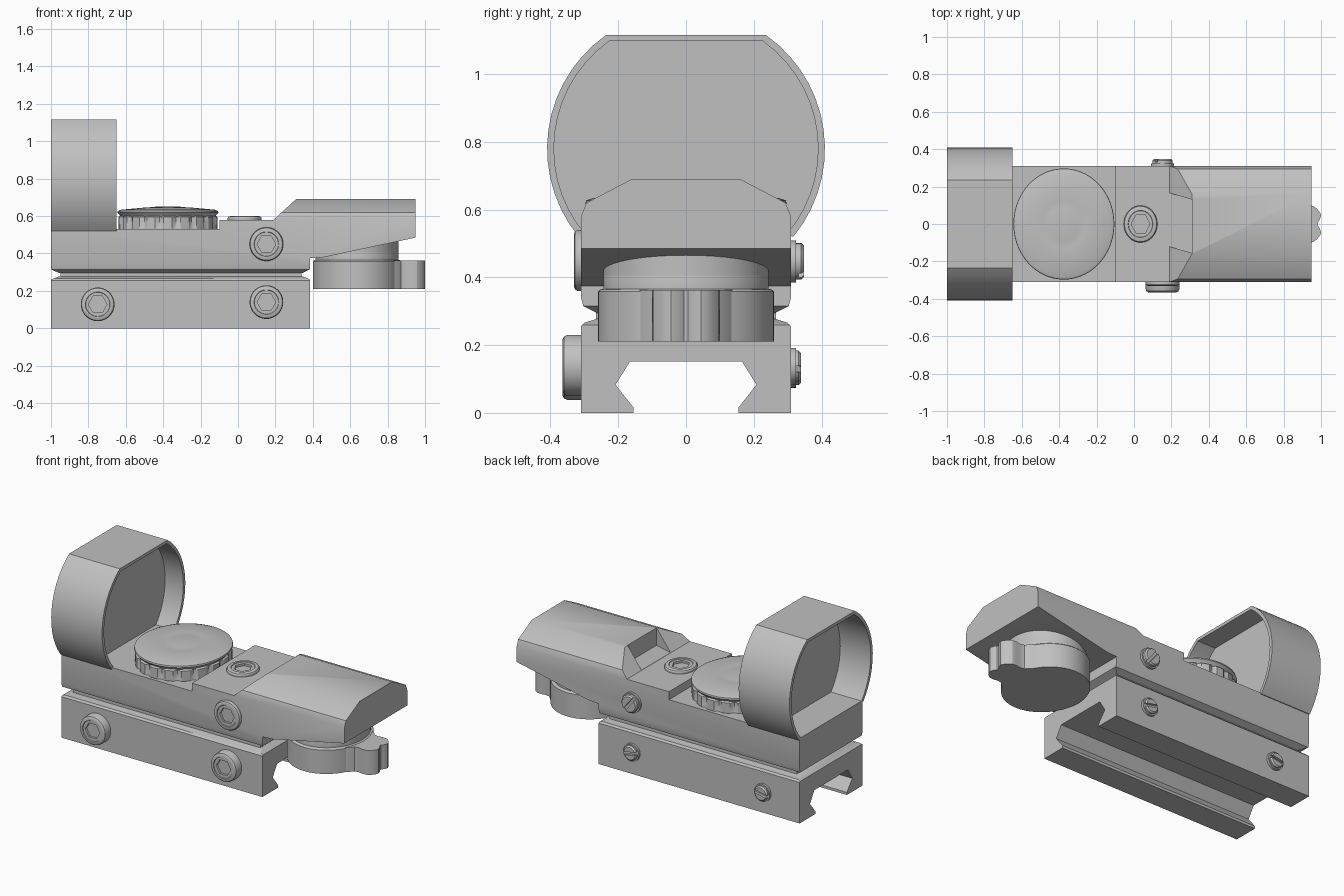
import bpy, bmesh
from math import sin, cos, pi, radians, asin
from mathutils import Matrix

cube = bpy.data.objects.get("Cube")
if cube:
    bpy.data.objects.remove(cube)

grey = bpy.data.materials.new("plain grey")
grey.use_nodes = True
TONE = (0.53, 0.53, 0.53, 1)
grey.diffuse_color = TONE
grey.node_tree.nodes["Principled BSDF"].inputs["Base Color"].default_value = TONE


def finish(name, bm, angle=30):
    bmesh.ops.recalc_face_normals(bm, faces=bm.faces)
    mesh = bpy.data.meshes.new(name)
    bm.to_mesh(mesh)
    bm.free()
    mesh.materials.append(grey)
    obj = bpy.data.objects.new(name, mesh)
    bpy.context.collection.objects.link(obj)
    activate(obj)
    bpy.ops.object.shade_smooth_by_angle(angle=radians(angle))
    return obj


def activate(obj):
    bpy.ops.object.select_all(action='DESELECT')
    obj.select_set(True)
    bpy.context.view_layer.objects.active = obj


def prism(name, pts, axis, a, b):
    """Extrude a 2D outline along one axis, from a to b."""
    place = {'x': lambda p, t: (t, *p),
             'y': lambda p, t: (p[0], t, p[1]),
             'z': lambda p, t: (*p, t)}[axis]
    bm = bmesh.new()
    ends = [[bm.verts.new(place(p, t)) for p in pts] for t in (a, b)]
    for loop in ends:
        bm.faces.new(loop)
    for i in range(len(pts)):
        j = (i + 1) % len(pts)
        bm.faces.new((ends[0][i], ends[0][j], ends[1][j], ends[1][i]))
    return finish(name, bm)


def lathe(name, rings, loc, side=None, segs=48, stretch=1.0):
    """Revolve (radius, height) rings; a radius may be a function of the step."""
    bm = bmesh.new()
    loops = []
    for r, h in rings:
        loop = []
        for k in range(segs):
            t = 2 * pi * k / segs
            rad = r(t) if callable(r) else r
            loop.append(bm.verts.new((rad * cos(t), rad * sin(t) * stretch, h)))
        loops.append(loop)
    for lo, hi in zip(loops, loops[1:]):
        for k in range(segs):
            n = (k + 1) % segs
            bm.faces.new((lo[k], lo[n], hi[n], hi[k]))
    bm.faces.new(loops[0])
    bm.faces.new(loops[-1])
    turn = Matrix.Rotation(-side * pi / 2, 4, 'X') if side else Matrix()
    bm.transform(Matrix.Translation(loc) @ turn)
    return finish(name, bm)


def boolean(obj, cutter, operation):
    mod = obj.modifiers.new("cut", 'BOOLEAN')
    mod.operation, mod.object, mod.solver = operation, cutter, 'EXACT'
    activate(obj)
    bpy.ops.object.modifier_apply(modifier=mod.name)
    bpy.data.objects.remove(cutter)
    bpy.ops.object.shade_smooth_by_angle(angle=radians(30))


def mirrored(half):
    """Complete an outline that is symmetric about its first coordinate."""
    return half + [(-a, b) for a, b in reversed(half)]


# Rail clamp: side outline crossed with the dovetail section
clamp = prism("rail_clamp", [(-1, 0), (.385, 0), (.385, .26), (.345, .278),
                             (-.955, .278), (-1, .26)], 'y', -.4, .4)
section = mirrored([(.165, .152), (.208, .083), (.155, .016), (.155, -.05),
                    (.31, -.05), (.31, .255), (.3, .266), (.265, .277), (.22, .3)])
boolean(clamp, prism("clamp_section", section, 'x', -1.1, 1.1), 'INTERSECT')

# Narrow neck between clamp and body
prism("neck", mirrored([(.265, .265), (.265, .31)]), 'x', -.95, .34)

# Body with raised emitter housing
body = prism("body", [(-1, .315), (-.955, .295), (.345, .295), (.385, .315),
                      (.385, .375), (.46, .38), (.95, .485), (.95, .69), (.31, .69),
                      (.19, .58), (-.1, .58), (-.1, .53), (-1, .53)], 'y', -.4, .4)
section = mirrored([(.215, .27), (.265, .296), (.303, .315), (.31, .34),
                    (.31, .58), (.294, .62), (.16, .69), (.141, .7)])
boolean(body, prism("body_section", section, 'x', -1.1, 1.1), 'INTERSECT')
boolean(body, prism("emitter_recess", [(.15, .177), (.312, .13), (.312, -.155),
                                       (.15, -.11)], 'z', .581, .8), 'DIFFERENCE')

# Hood: circular band, flat on top, open at the bottom
MID = .78


def arc(radius, top, bottom, steps=14):
    a0, a1 = asin((bottom - MID) / radius), asin((top - MID) / radius)
    angles = [a0 + (a1 - a0) * i / steps for i in range(steps + 1)]
    return mirrored([(radius * cos(a), MID + radius * sin(a)) for a in angles])


inner = arc(.39, 1.097, .525)
prism("hood", arc(.41, 1.116, .52) + inner[::-1], 'x', -1, -.65)
prism("lens", inner, 'x', -.79, -.775)


# Adjustment dial with notched grip
def notched(t):
    return .252 if round(t * 36 / pi) % 4 == 0 else .266


lathe("dial_grip", [(.262, .525), (notched, .532), (notched, .595), (.255, .602)],
      (-.375, 0, 0), segs=72, stretch=1.1)
lathe("dial_cap", [(.25, .59), (.258, .605), (.27, .618), (.268, .627), (.25, .634),
                   (.118, .646), (.112, .645), (.08, .649), (.03, .652)],
      (-.375, 0, 0), segs=72, stretch=1.1)


# Hex socket screws
def hexagon(t):
    return .05 * cos(pi / 6) / cos(t % (pi / 3) - pi / 6)


def hex_screw(name, loc, height, side=None, stretch=1.0):
    bevel = min(.016, height / 2)
    lathe(name, [(.09, -.02), (.09, height - bevel), (.086, height - bevel * .35),
                 (.076, height), (.066, height), (.064, height - .004),
                 (hexagon, height - .004), (hexagon, height - .018)],
          loc, side, stretch=stretch)


hex_screw("top_screw", (.035, 0, .58), .02, stretch=1.1)
hex_screw("body_hex_screw", (.152, -.31, .45), .021, -1)
hex_screw("front_clamp_hex_screw", (.152, -.31, .14), .055, -1)
hex_screw("rear_clamp_hex_screw", (-.75, -.31, .128), .055, -1)


# Slotted screw ends on the opposite side
def slotted_screw(name, x, z, radius, height, tilt):
    screw = lathe(name, [(radius + .008, -.02), (radius + .008, .014), (radius, .014),
                         (radius, height - .008), (radius - .008, height)],
                  (x, .31, z), 1, segs=32)
    c, s = cos(tilt), sin(tilt)
    slot = [(x + u * c - v * s, z + u * s + v * c)
            for u, v in ((-.1, -.009), (.1, -.009), (.1, .009), (-.1, .009))]
    boolean(screw, prism("slot", slot, 'y', .31 + height - .016, .5), 'DIFFERENCE')


slotted_screw("body_slotted_screw", .152, .447, .054, .038, -.9)
slotted_screw("front_clamp_slotted_screw", .152, .138, .046, .03, -.2)
slotted_screw("rear_clamp_slotted_screw", -.75, .128, .046, .03, .2)

# Battery knob under the housing, with its finger tab
lathe("battery_knob", [(.236, .21), (.236, .358), (.23, .364), (.222, .366), (.222, .405),
                       (.215, .425)], (.636, 0, 0), segs=64, stretch=1.1)
lathe("battery_neck", [(.222, .36), (.222, .40)], (.636, 0, 0), segs=64, stretch=1.1)
# Upper part of the neck reaches the sloped underside
neck = lathe("battery_seat", [(.222, .37), (.222, .5)], (.636, 0, 0), segs=64, stretch=1.1)
boolean(neck, prism("slope_cut", [(.3, .36), (.46, .384), (.95, .489), (.95, .7),
                                  (.3, .7)], 'y', -.5, .5), 'DIFFERENCE')
tab = [(.79, .16), (.845, .13), (.872, .1), (.9, .094), (.925, .1), (.957, .097),
       (.978, .082), (.995, .06), (1, .045), (.992, .02), (.98, .006)]
prism("battery_tab", tab + [(x, -y) for x, y in reversed(tab)], 'z', .21, .362)
